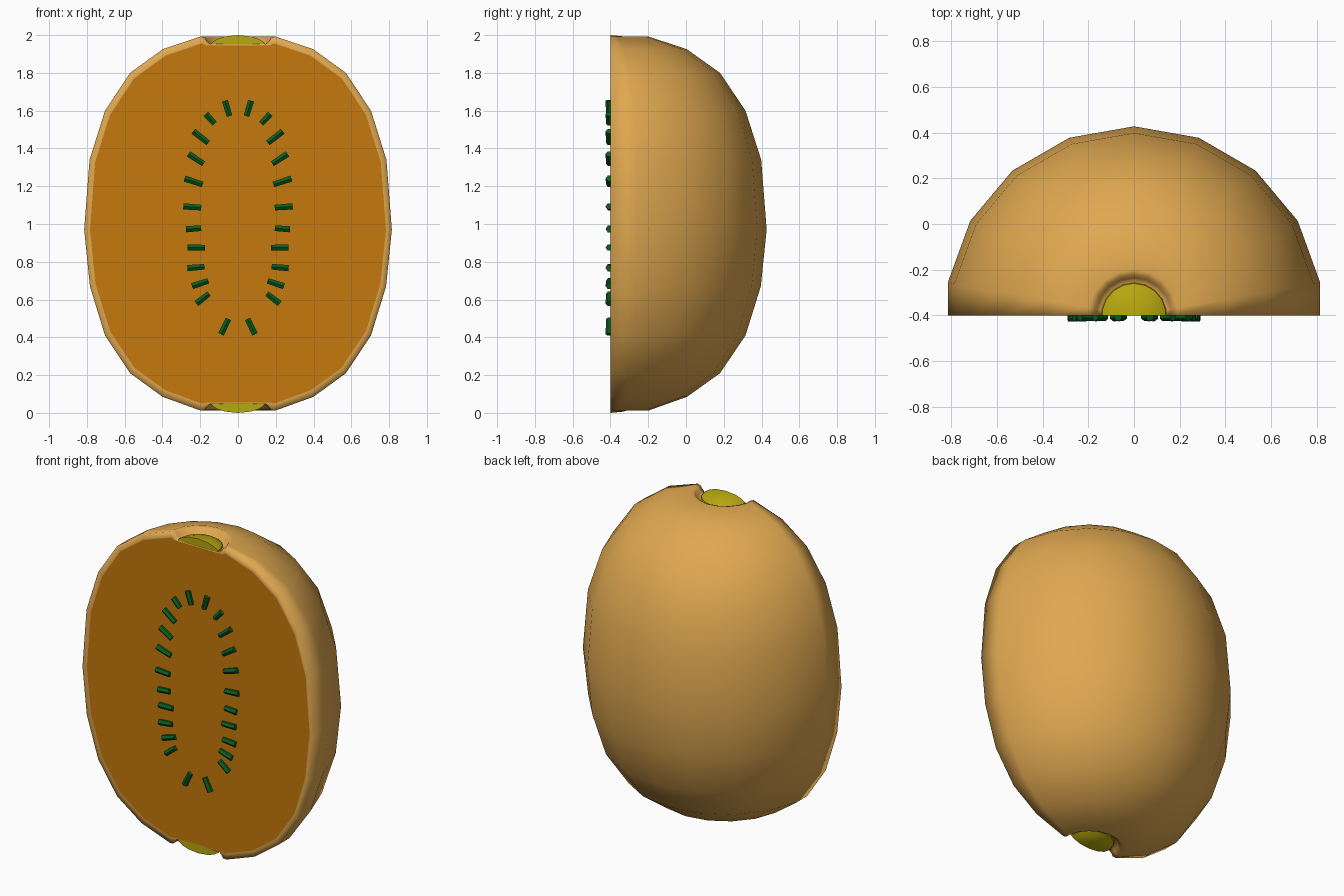
import bpy, bmesh, math
from mathutils import Matrix, Vector

if "Cube" in bpy.data.objects:
    bpy.data.objects.remove(bpy.data.objects["Cube"])

CUT = -0.4          # y of the flat cut face


def material(name, rgb):
    m = bpy.data.materials.new(name)
    m.diffuse_color = (*rgb, 1)
    m.use_nodes = True
    m.node_tree.nodes["Principled BSDF"].inputs["Base Color"].default_value = m.diffuse_color
    return m


SKIN = material("tan skin", (0.74, 0.39, 0.08))
PULP = material("orange pulp", (0.56, 0.19, 0.004))
STEM = material("olive yellow", (0.47, 0.385, 0.005))
SEED = material("dark green", (0.003, 0.115, 0.015))


def finish(bm, name, mat, smooth=True, recalc=True):
    bmesh.ops.remove_doubles(bm, verts=bm.verts, dist=1e-5)
    if recalc:
        bmesh.ops.recalc_face_normals(bm, faces=bm.faces)
    me = bpy.data.meshes.new(name)
    for f in bm.faces:
        f.smooth = smooth
    bm.to_mesh(me)
    bm.free()
    me.materials.append(mat)
    ob = bpy.data.objects.new(name, me)
    bpy.context.collection.objects.link(ob)
    return ob


def half_lathe(bm, profile):
    """Half revolution behind the cut plane: an 18-gon sliced through two sides."""
    angles = [0] + list(range(10, 171, 20)) + [180]
    cols = []
    for a in angles:
        k = math.cos(math.radians(10)) if a in (0, 180) else 1
        c, s = k * math.cos(math.radians(a)), k * math.sin(math.radians(a))
        if a == 180:
            s = 0
        cols.append([bm.verts.new((r * c, CUT + r * s, z)) for r, z in profile])
    for a, b in zip(cols, cols[1:]):
        for i in range(len(profile) - 1):
            bm.faces.new((a[i], a[i + 1], b[i + 1], b[i]))
    return cols


# Skin profile from the top dimple to the bottom dimple (radius, height)
dimple = [(0, 1.95), (0.15, 1.953), (0.165, 1.965), (0.178, 1.985)]
belly = [(0.2, 1.993), (0.405, 1.925), (0.58, 1.8), (0.715, 1.6), (0.798, 1.34),
         (0.827, 0.97), (0.796, 0.67), (0.715, 0.41), (0.58, 0.21),
         (0.405, 0.085), (0.2, 0.012)]
profile = dimple + belly + [(r, 2 - z) for r, z in reversed(dimple)]


def inner(r, z):
    """Edge of the pulp, a little inside the skin."""
    z2 = 1 + (z - 1) * 0.963 if r > 0.19 else 1 + math.copysign(0.946, z - 1)
    return r * 0.962 * math.cos(math.radians(10)), z2


# Skin shell with its rim on the cut face
bm = bmesh.new()
cols = half_lathe(bm, profile)
for col, sx in ((cols[0], 1), (cols[-1], -1)):
    rim = []
    for r, z in profile:
        x, z2 = inner(r, z)
        rim.append(bm.verts.new((sx * x, CUT, z2)))
    for i in range(len(profile) - 1):
        bm.faces.new((col[i], col[i + 1], rim[i + 1], rim[i]))
finish(bm, "skin", SKIN)

# Flat pulp face
bm = bmesh.new()
edge = [inner(r, z) for r, z in profile]
loop = edge + [(-x, z) for x, z in reversed(edge[1:-1])]
bm.faces.new([bm.verts.new((x, CUT, z)) for x, z in reversed(loop)])
finish(bm, "pulp", PULP, smooth=False, recalc=False)

# Stem and blossom buttons in the two dimples
dome = [(0, 2.0), (0.07, 1.993), (0.115, 1.978), (0.14, 1.962), (0.145, 1.945), (0, 1.945)]
for name, flip in (("stem_button", False), ("blossom_button", True)):
    bm = bmesh.new()
    cols = half_lathe(bm, [(r, 2 - z) if flip else (r, z) for r, z in dome])
    front = cols[0][:-1] + [cols[0][-1]] + list(reversed(cols[-1][1:-1]))
    bm.faces.new(front)
    ob = finish(bm, name, STEM)
    bpy.context.view_layer.objects.active = ob
    ob.select_set(True)
    bpy.ops.object.shade_smooth_by_angle(angle=math.radians(40))
    ob.select_set(False)

# Seed ring: x, z, length, tilt in degrees, mirrored left and right
seeds = [(0.057, 1.612, 0.085, 73), (0.147, 1.557, 0.07, 48), (0.197, 1.46, 0.10, 38),
         (0.222, 1.345, 0.095, 33), (0.235, 1.225, 0.10, 18), (0.242, 1.09, 0.095, 4),
         (0.235, 0.975, 0.08, -4), (0.221, 0.875, 0.095, 0), (0.223, 0.77, 0.09, -5),
         (0.2, 0.685, 0.09, -18), (0.187, 0.605, 0.085, -38), (0.07, 0.457, 0.09, -64)]
bm = bmesh.new()
for x, z, length, tilt in seeds:
    for s in (1, -1):
        t = math.radians(tilt)
        along = Vector((s * math.cos(t), 0, math.sin(t)))
        out = Vector((0, -1, 0))
        side = out.cross(along)
        m = Matrix((side, out, along)).transposed().to_4x4()
        m.translation = (s * x, CUT - 0.003, z)
        bmesh.ops.create_cone(bm, cap_ends=True, segments=6, radius1=0.017, radius2=0.019,
                              depth=length, matrix=m @ Matrix.Diagonal((1, 1.2, 1, 1)))
finish(bm, "seeds", SEED, smooth=False)
